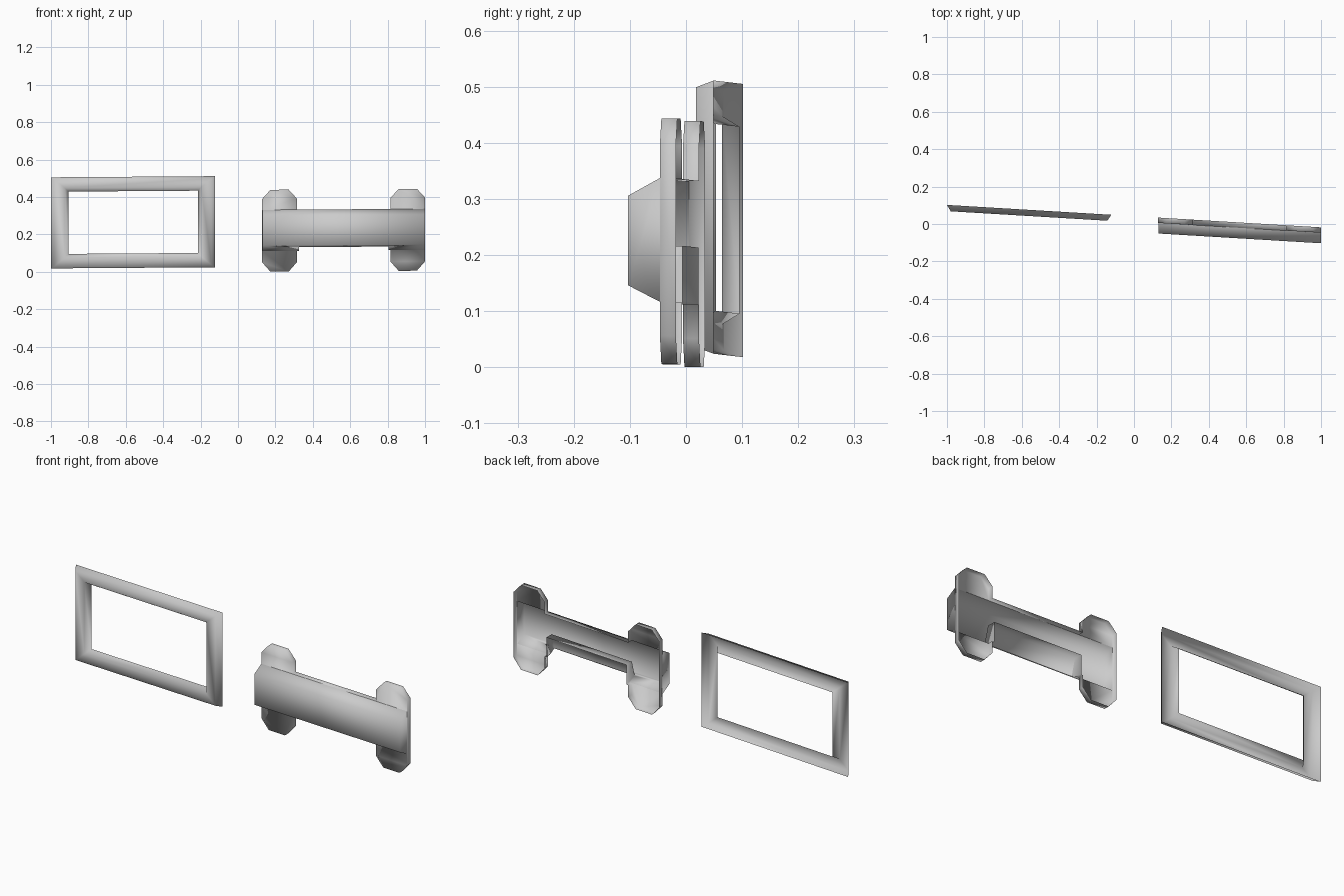
import bpy, bmesh

if "Cube" in bpy.data.objects:
    bpy.data.objects.remove(bpy.data.objects["Cube"])


def place(p):
    # Both parts lie in one slightly turned plane; y is depth from its back face
    x, v, z = p
    return (x, v + 0.042 - 0.06 * x, z + 0.007 * (x - 0.13))


def loft(name, rings, closed=False):
    bm = bmesh.new()
    rs = [[bm.verts.new(p) for p in r] for r in rings]
    n = len(rs[0])
    pairs = list(zip(rs, rs[1:] + rs[:1])) if closed else list(zip(rs, rs[1:]))
    for a, b in pairs:
        for i in range(n):
            j = (i + 1) % n
            bm.faces.new((a[i], a[j], b[j], b[i]))
    if not closed:
        bm.faces.new(rs[0])
        bm.faces.new(rs[-1])
    bmesh.ops.recalc_face_normals(bm, faces=bm.faces[:])
    me = bpy.data.meshes.new(name)
    bm.to_mesh(me)
    bm.free()
    ob = bpy.data.objects.new(name, me)
    bpy.context.collection.objects.link(ob)
    return ob


def finish(ob):
    # Pressed shell: open the back, turn into place, shade smooth
    bm = bmesh.new()
    bm.from_mesh(ob.data)
    bmesh.ops.bisect_plane(bm, geom=bm.verts[:] + bm.edges[:] + bm.faces[:], dist=1e-5,
                           plane_co=(0, 0, 0), plane_no=(0, 1, 0), clear_outer=True)
    back = [f for f in bm.faces if all(v.co.y > -0.003 for v in f.verts)]
    bmesh.ops.delete(bm, geom=back, context='FACES')
    for v in bm.verts:
        v.co = place(v.co)
    for f in bm.faces:
        f.smooth = True
    bm.to_mesh(ob.data)
    bm.free()


def boolean(ob, tool, op):
    m = ob.modifiers.new(op.title(), 'BOOLEAN')
    m.operation, m.solver, m.object = op, 'EXACT', tool
    bpy.context.view_layer.objects.active = ob
    bpy.ops.object.modifier_apply(modifier=m.name)
    bpy.data.objects.remove(tool, do_unlink=True)


def rect(dx, dz, v):
    x0, x1, z0, z1 = -1 + dx, -0.122 - dx, 0.026 + dz, 0.513 - dz
    return [(x0, v, z0), (x1, v, z0), (x1, v, z1), (x0, v, z1)]


# Bevelled rectangular surround
surround = loft("handle_surround", [
    rect(0, 0, 0), rect(0.02, 0.012, -0.033),
    rect(0.074, 0.058, -0.033), rect(0.093, 0.077, -0.001)], closed=True)
finish(surround)

# Grip bar: tapered profile over the full length
profile = [(0.02, 0.111), (-0.029, 0.111), (-0.085, 0.140),
           (-0.085, 0.300), (-0.029, 0.331), (0.02, 0.331)]
grip = loft("door_handle", [[(x, v, z) for v, z in profile] for x in (0.13, 1.0)])

# Mounting plates with clipped corners
for x0, x1 in ((0.1295, 0.315), (0.815, 1.0005)):
    outline = [(x0, 0.05), (x0 + 0.044, 0), (x1 - 0.044, 0), (x1, 0.05),
               (x1, 0.39), (x1 - 0.044, 0.438), (x0 + 0.044, 0.438), (x0, 0.39)]
    plate = loft("mounting_plate", [[(x, v, z) for x, z in outline] for v in (0.03, -0.0285)])
    boolean(grip, plate, 'UNION')

# Finger recess behind the lower half of the grip
recess = [(0.05, 0.212), (-0.044, 0.212), (-0.066, 0.135), (-0.066, 0.05), (0.05, 0.05)]
cutter = loft("recess_cutter", [[(x, v, z) for v, z in recess] for x in (0.325, 0.805)])
boolean(grip, cutter, 'DIFFERENCE')
finish(grip)
